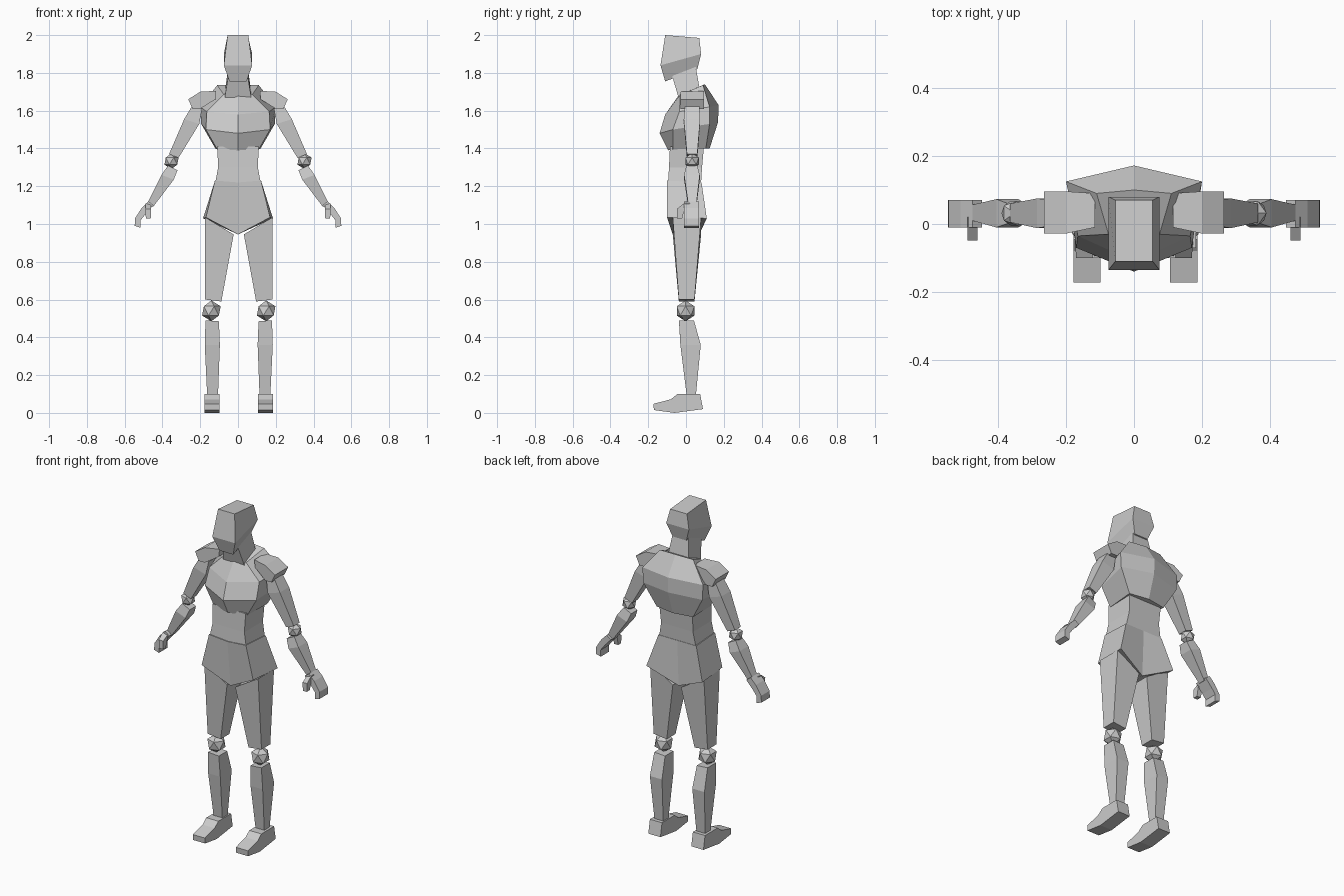
import bpy, bmesh
from mathutils import Matrix

if "Cube" in bpy.data.objects:
    bpy.data.objects.remove(bpy.data.objects["Cube"])


def finish(name, bm):
    bmesh.ops.recalc_face_normals(bm, faces=bm.faces)
    me = bpy.data.meshes.new(name)
    bm.to_mesh(me)
    bm.free()
    bpy.context.collection.objects.link(bpy.data.objects.new(name, me))


def loft(name, rings, side=1, dx=0.0):
    """Skin a list of equal-length point rings and cap both ends."""
    bm = bmesh.new()
    vs = [[bm.verts.new((side * x + dx, y, z)) for x, y, z in r] for r in rings]
    n = len(vs[0])
    for a, b in zip(vs, vs[1:]):
        for i in range(n):
            j = (i + 1) % n
            bm.faces.new((a[i], a[j], b[j], b[i]))
    bm.faces.new(vs[0])
    bm.faces.new(vs[-1])
    finish(name, bm)


def hexring(fc, fs, bs, bc):
    """Symmetric six-point ring: front centre, front side, back side, back centre."""
    m = lambda p: (-p[0], p[1], p[2])
    return [fc, fs, bs, bc, m(bs), m(fs)]


def seg(outer, inner, y0, y1):
    """Four-point limb section from outer and inner (x, z) and a y range."""
    (xo, zo), (xi, zi) = outer, inner
    return [(xo, y0, zo), (xi, y0, zi), (xi, y1, zi), (xo, y1, zo)]


def box_ring(w, yf, zf, yb, zb, wb=None):
    wb = wb or w
    return [(-w, yf, zf), (w, yf, zf), (wb, yb, zb), (-wb, yb, zb)]


def joint(name, loc, r):
    bm = bmesh.new()
    bmesh.ops.create_icosphere(bm, subdivisions=1, radius=r,
                               matrix=Matrix.Translation(loc))
    finish(name, bm)


# Head and neck
loft("head", [box_ring(.045, -.11, 1.755, .06, 1.82),
              box_ring(.075, -.135, 1.84, .08, 1.90),
              box_ring(.055, -.11, 2.0, .07, 1.985)])
loft("neck", [box_ring(.07, -.04, 1.67, .075, 1.70),
              box_ring(.05, -.075, 1.79, .05, 1.84)])

# Chest
loft("chest", [
    hexring((0, -.095, 1.39), (.11, -.07, 1.395), (.12, .105, 1.40), (0, .125, 1.40)),
    hexring((0, -.14, 1.48), (.17, -.07, 1.50), (.195, .125, 1.53), (0, .17, 1.54)),
    hexring((0, -.11, 1.58), (.165, -.035, 1.595), (.2, .125, 1.62), (0, .172, 1.63)),
    hexring((0, -.04, 1.68), (.075, -.03, 1.685), (.11, .09, 1.735), (0, .10, 1.74))])

# Waist and pelvis
loft("waist", [box_ring(.12, -.095, 1.22, .08, 1.22),
               box_ring(.105, -.09, 1.30, .085, 1.30),
               box_ring(.11, -.085, 1.41, .095, 1.41)])
loft("pelvis", [
    hexring((0, -.07, .945), (.17, -.10, 1.035), (.185, .11, 1.03), (0, .07, .945)),
    hexring((0, -.10, 1.22), (.122, -.10, 1.23), (.125, .082, 1.22), (0, .082, 1.22))])

for s, tag in ((1, "right"), (-1, "left")):
    # Shoulder pad
    pad = [(.115, 1.705), (.2, 1.70), (.264, 1.66), (.24, 1.61), (.2, 1.61), (.12, 1.66)]
    loft(tag + "_shoulder", [
        [(x, -.028 if x > .15 else -.01, z) for x, z in pad],
        [(x, .096 if x > .15 else .09, z) for x, z in pad]], s)

    # Arm
    loft(tag + "_upper_arm", [
        seg((.24, 1.63), (.19, 1.61), -.005, .07),
        seg((.285, 1.555), (.205, 1.53), -.012, .075),
        seg((.365, 1.37), (.315, 1.35), .005, .06)], s)
    joint(tag + "_elbow", (s * .352, .032, 1.333), .042)
    loft(tag + "_forearm", [
        seg((.37, 1.31), (.32, 1.285), .002, .06),
        seg((.405, 1.26), (.34, 1.235), -.01, .073),
        seg((.482, 1.105), (.45, 1.09), .012, .055)], s)

    # Hand and thumb
    hand = [(.475, 1.12), (.447, 1.10), (.492, 1.05), (.515, 1.02),
            (.515, .98), (.547, .99), (.545, 1.03), (.51, 1.085)]
    loft(tag + "_hand", [[(x, y, z) for x, z in hand] for y in (-.01, .07)], s)
    loft(tag + "_thumb", [seg((.49, 1.11), (.46, 1.10), -.01, .02),
                          seg((.49, 1.08), (.46, 1.08), -.048, -.008),
                          seg((.488, 1.03), (.462, 1.03), -.048, -.02)], s)

    # Leg
    d = .004
    loft(tag + "_thigh", [
        seg((.178, 1.035), (.027, .945), -.07, .08),
        seg((.178, .60), (.092, .59), -.038, .045)], s, d)
    joint(tag + "_knee", (s * .145 + d, -.002, .54), .055)
    loft(tag + "_shin", [
        seg((.176, .49), (.105, .485), -.037, .042),
        seg((.18, .36), (.1, .36), -.03, .078),
        seg((.167, .09), (.11, .09), .004, .052)], s, d)

    # Foot
    sole = [(-.17, .015), (-.172, .048), (-.08, .072), (-.045, .10),
            (.075, .10), (.09, .02), (-.06, 0)]
    loft(tag + "_foot", [[(x, y, z) for y, z in sole] for x in (.102, .182)], s, d)
